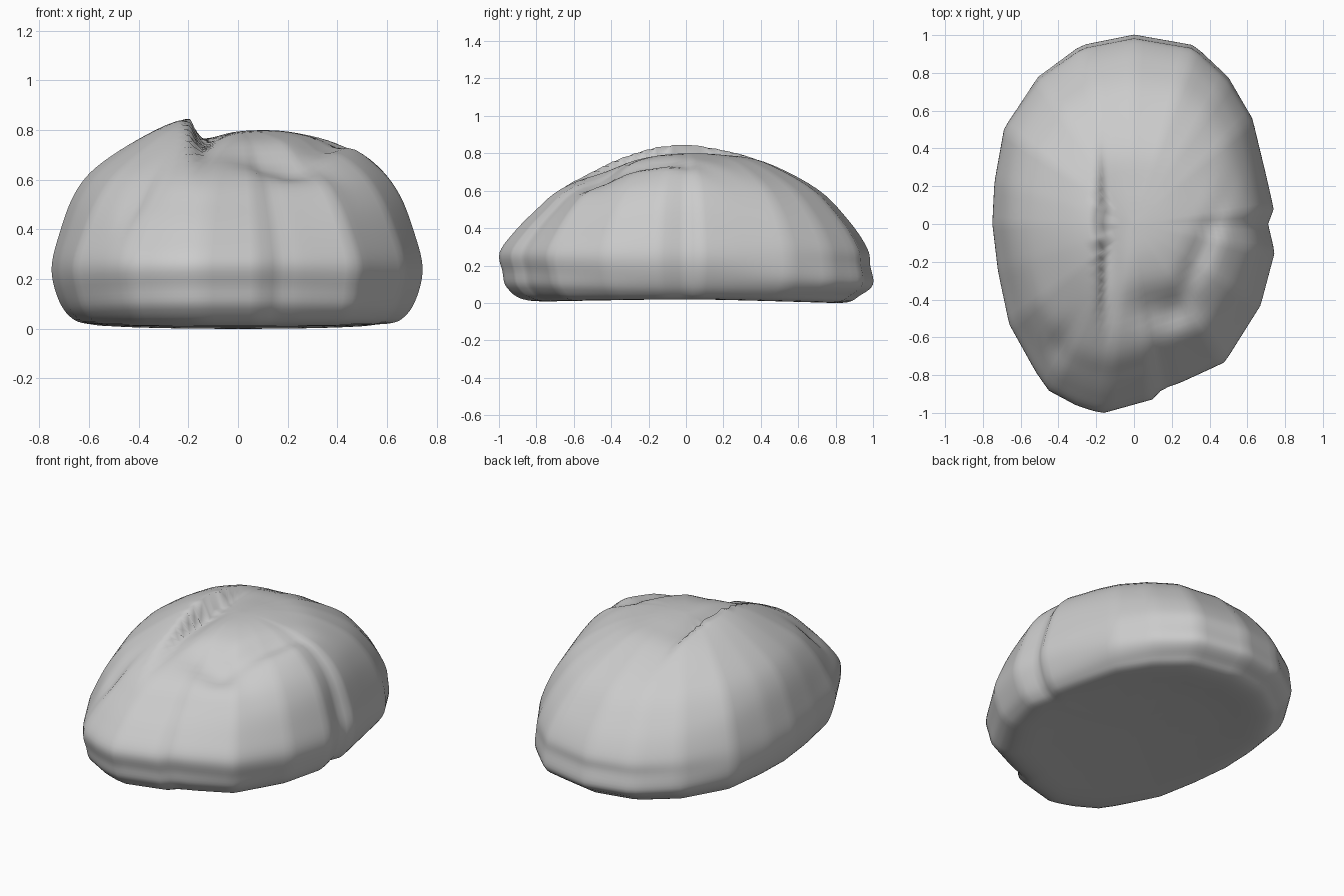
import bpy, bmesh
from math import sin, cos, pi, atan2, hypot, exp

if "Cube" in bpy.data.objects:
    bpy.data.objects.remove(bpy.data.objects["Cube"])

# plan outline, counter-clockwise from the right side
OUTLINE = [(.71, 0), (.74, .08), (.70, .26), (.63, .56), (.5, .78), (.32, .945), (0, 1),
           (-.28, .945), (-.51, .78), (-.69, .51), (-.74, .22), (-.75, 0), (-.72, -.25),
           (-.66, -.53), (-.52, -.78), (-.45, -.88), (-.3, -.96), (-.17, -1), (.1, -.925),
           (.15, -.87), (.24, -.84), (.48, -.73), (.67, -.43), (.745, -.15)]
# (fraction of outline, height) from the bottom centre round to the top centre
SIDE = [(0, .03), (.5, .025), (.8, .02), (.91, .055), (.975, .14), (1, .25),
        (.96, .38), (.88, .54), (.76, .65), (.55, .74), (.28, .785), (0, .79)]
FRONT = [(0, .03), (.5, .02), (.84, .012), (.96, .08), (.985, .17), (1, .27),
         (.92, .38), (.81, .49), (.67, .61), (.42, .725), (.2, .78), (0, .79)]
BACK = [(0, .03), (.5, .02), (.83, 0), (.93, .04), (1, .1), (.985, .2),
        (.97, .29), (.87, .44), (.7, .61), (.42, .75), (.2, .78), (0, .79)]
SEG, SUB = 120, 5


def radius(a):
    # distance to the outline along a ray
    dx, dy = cos(a), sin(a)
    for (x1, y1), (x2, y2) in zip(OUTLINE, OUTLINE[1:] + OUTLINE[:1]):
        c1, c2 = dx * y1 - dy * x1, dx * y2 - dy * x2
        if c1 <= 1e-9 and c2 > 1e-9 and dx * x1 + dy * y1 > 0:
            t = c1 / (c1 - c2)
            return hypot(x1 + t * (x2 - x1), y1 + t * (y2 - y1))
    return .75


def spline(pts):
    # Catmull-Rom through the profile
    p = [pts[0]] + pts + [pts[-1]]
    out = []
    for i in range(1, len(p) - 2):
        for k in range(SUB):
            t = k / SUB
            out.append(tuple(.5 * (2 * b + (c - a) * t + (2 * a - 5 * b + 4 * c - d) * t * t
                                   + (3 * b - a - 3 * c + d) * t ** 3)
                             for a, b, c, d in zip(p[i - 1], p[i], p[i + 1], p[i + 2])))
    return out + [pts[-1]]


def step(v, lo, hi):
    t = max(0, min(1, (v - lo) / (hi - lo)))
    return t * t * (3 - 2 * t)


def blob(x, y, cx, cy, sx, sy, turn=0):
    u, v = x - cx, y - cy
    u, v = u * cos(turn) + v * sin(turn), v * cos(turn) - u * sin(turn)
    return exp(-(u / sx) ** 2 - (v / sy) ** 2)


def relief(x, y, z):
    # ridge with a steep right face, shallow hollows and creases
    top = step(z, .3, .6)
    left = 1 - step(x, -.195, -.155)
    dz = .06 * left * blob(x, y, -.2, -.05, .19, .4)
    dz -= .05 * (1 - left) * blob(x, y, -.14, -.15, .08, .32)
    dz -= .05 * blob(x, y, .17, -.45, .2, .1)
    dz -= .035 * blob(x, y, .34, -.18, .06, .3, -.4)
    dz += .02 * blob(x, y, .46, .02, .1, .25)
    dz -= .05 * blob(x, y, -.42, -.68, .06, .15, -.5)
    dz += .012 * blob(x, y, .12, .15, .2, .3)
    return z + top * dz


side, front, back = spline(SIDE), spline(FRONT), spline(BACK)
bm = bmesh.new()
rings = []
for i in range(1, len(side) - 1):
    ring = []
    for j in range(SEG):
        a = 2 * pi * j / SEG
        r = radius(a)
        w = sin(a) ** 2
        end = back[i] if sin(a) > 0 else front[i]
        s = side[i][0] * (1 - w) + end[0] * w
        z = side[i][1] * (1 - w) + end[1] * w
        x, y = r * s * cos(a), r * s * sin(a)
        ring.append(bm.verts.new((x, y, relief(x, y, z))))
    rings.append(ring)
for lo, hi in zip(rings, rings[1:]):
    for j in range(SEG):
        k = (j + 1) % SEG
        bm.faces.new((lo[j], lo[k], hi[k], hi[j]))
base = bm.verts.new((0, 0, .03))
peak = bm.verts.new((0, 0, relief(0, 0, .79)))
for j in range(SEG):
    k = (j + 1) % SEG
    bm.faces.new((base, rings[0][k], rings[0][j]))
    bm.faces.new((peak, rings[-1][j], rings[-1][k]))
bmesh.ops.recalc_face_normals(bm, faces=bm.faces)
for f in bm.faces:
    f.smooth = True

mesh = bpy.data.meshes.new("boulder")
bm.to_mesh(mesh)
bm.free()
boulder = bpy.data.objects.new("boulder", mesh)
bpy.context.collection.objects.link(boulder)
